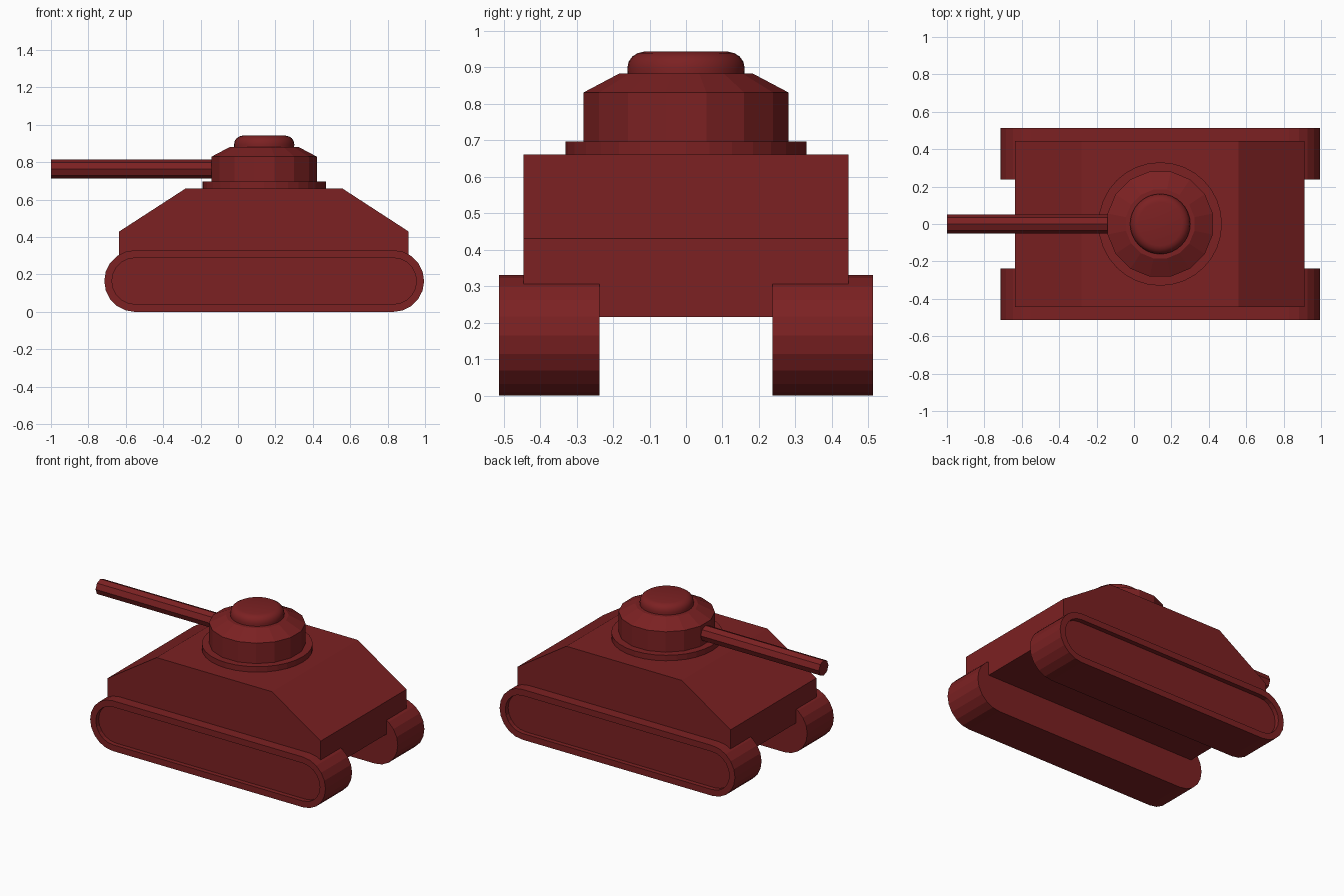
import bpy, bmesh
from math import sin, cos, pi

if "Cube" in bpy.data.objects:
    bpy.data.objects.remove(bpy.data.objects["Cube"])

paint = bpy.data.materials.new("red_paint")
paint.diffuse_color = (0.2, 0.015, 0.016, 1)
paint.use_nodes = True
paint.node_tree.nodes["Principled BSDF"].inputs["Base Color"].default_value = paint.diffuse_color


def finish(name, bm, smooth=None):
    bmesh.ops.recalc_face_normals(bm, faces=bm.faces)
    mesh = bpy.data.meshes.new(name)
    bm.to_mesh(mesh)
    bm.free()
    mesh.materials.append(paint)
    ob = bpy.data.objects.new(name, mesh)
    bpy.context.collection.objects.link(ob)
    if smooth:
        bpy.ops.object.select_all(action='DESELECT')
        ob.select_set(True)
        bpy.context.view_layer.objects.active = ob
        bpy.ops.object.shade_smooth_by_angle(angle=smooth)
    return ob


def extrude_y(bm, outline, y0, y1):
    """Extrude an (x, z) outline along y; returns the cap at y0."""
    rings = [[bm.verts.new((x, y, z)) for x, z in outline] for y in (y0, y1)]
    n = len(outline)
    cap = bm.faces.new(rings[0])
    bm.faces.new(rings[1][::-1])
    for i in range(n):
        j = (i + 1) % n
        bm.faces.new((rings[0][i], rings[0][j], rings[1][j], rings[1][i]))
    return cap


def lathe(name, profile, sides, cx, phase=0.0, smooth=None):
    """Closed solid of revolution from (radius, z) pairs around x = cx."""
    bm = bmesh.new()
    angles = [phase + 2 * pi * i / sides for i in range(sides)]
    rings = [[bm.verts.new((cx + r * cos(a), r * sin(a), z)) for a in angles]
             for r, z in profile]
    bm.faces.new(rings[0][::-1])
    bm.faces.new(rings[-1])
    for lo, hi in zip(rings, rings[1:]):
        for i in range(sides):
            j = (i + 1) % sides
            bm.faces.new((lo[i], lo[j], hi[j], hi[i]))
    return finish(name, bm, smooth)


# Hull: side profile with sloped front and rear plates
bm = bmesh.new()
extrude_y(bm, [(-0.635, 0.215), (0.912, 0.215), (0.912, 0.43),
               (0.558, 0.66), (-0.28, 0.66), (-0.635, 0.43)], -0.445, 0.445)
finish("hull", bm)

# Tracks: stadium shape with a recessed outer face, mirrored
R, STEPS = 0.165, 10
outline = []
for cx, start in ((0.83, -pi / 2), (-0.55, pi / 2)):
    for k in range(STEPS + 1):
        a = start + pi * k / STEPS
        outline.append((cx + R * cos(a), R + R * sin(a)))
bm = bmesh.new()
cap = extrude_y(bm, outline, -0.513, -0.237)
bmesh.ops.recalc_face_normals(bm, faces=bm.faces)
bmesh.ops.inset_region(bm, faces=[cap], thickness=0.041)
inner = list(cap.verts)
pocket = bmesh.ops.extrude_face_region(bm, geom=[cap])
bmesh.ops.translate(bm, vec=(0, 0.03, 0),
                    verts=[g for g in pocket["geom"] if isinstance(g, bmesh.types.BMVert)])
if cap.is_valid:
    bm.faces.remove(cap)
tracks = finish("tracks", bm)
mirror = tracks.modifiers.new("mirror", 'MIRROR')
mirror.use_axis = (False, True, False)

# Turret: base ring, body with sloped roof, rounded hatch
TX = 0.14
lathe("turret_ring", [(0.33, 0.65), (0.33, 0.696)], 32, TX)
lathe("turret_body", [(0.287, 0.68), (0.287, 0.83), (0.187, 0.882)],
      16, TX, phase=pi / 16)
lathe("hatch", [(0.16, 0.87), (0.161, 0.896), (0.157, 0.915), (0.147, 0.929),
                (0.133, 0.938), (0.117, 0.942)], 32, TX, smooth=0.6)

# Gun barrel: eight-sided rod pointing along -x
bm = bmesh.new()
bmesh.ops.create_cone(bm, cap_ends=True, segments=8, radius1=0.05, radius2=0.05, depth=0.95)
barrel = finish("gun_barrel", bm)
barrel.rotation_euler = (0, pi / 2, 0)
barrel.location = (-0.525, 0, 0.764)
